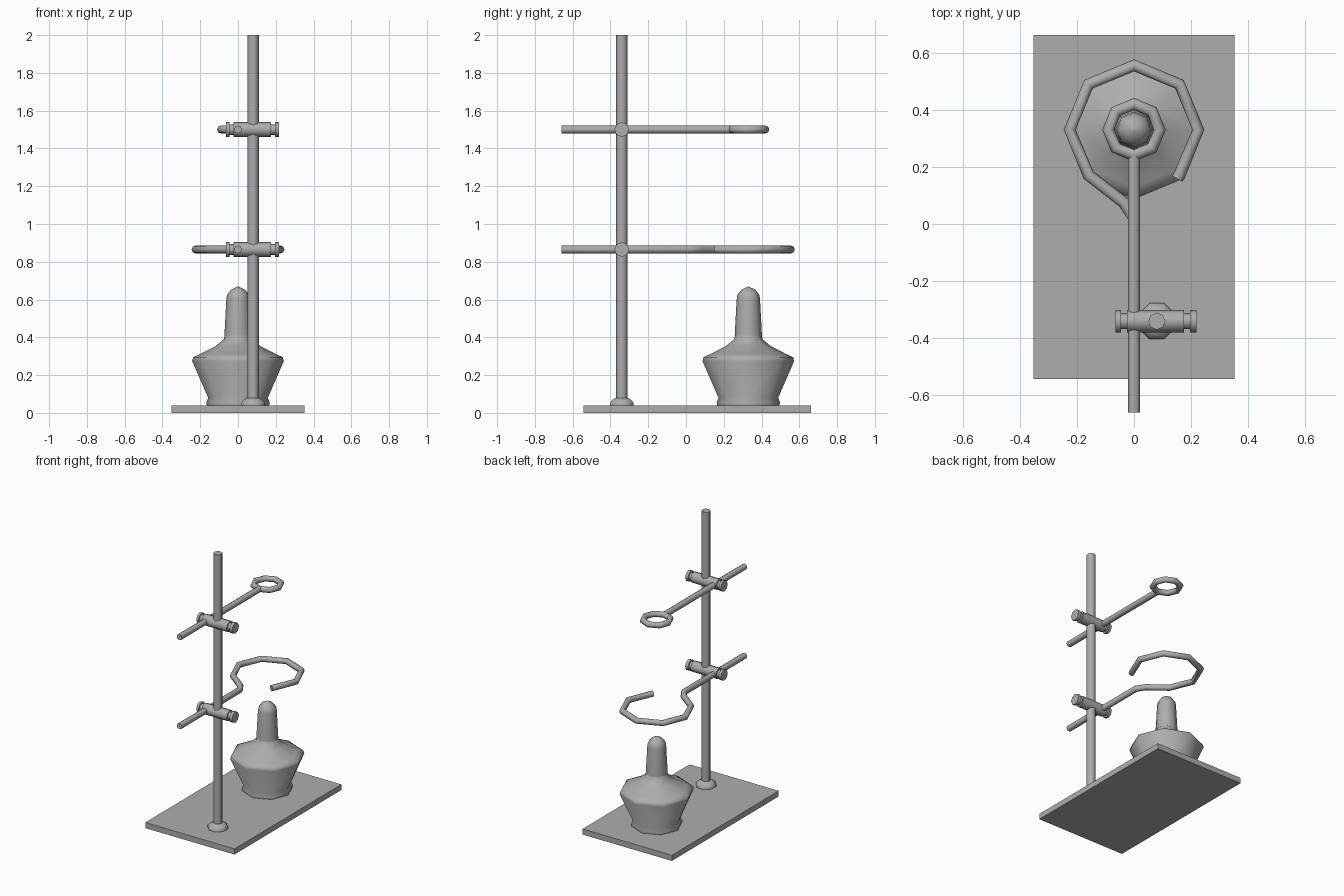
import bpy
import math
from mathutils import Vector

cube = bpy.data.objects.get("Cube")
if cube:
    bpy.data.objects.remove(cube, do_unlink=True)

# One grey for everything
GREY = (0.42, 0.42, 0.42, 1.0)
grey = bpy.data.materials.new("stand_grey")
grey.use_nodes = True
grey.diffuse_color = GREY
grey.node_tree.nodes["Principled BSDF"].inputs["Base Color"].default_value = GREY

SIDES = 8


def finish(obj, name, smooth=50):
    obj.name = name
    obj.data.materials.clear()
    obj.data.materials.append(grey)
    bpy.ops.object.select_all(action='DESELECT')
    obj.select_set(True)
    bpy.context.view_layer.objects.active = obj
    bpy.ops.object.shade_smooth_by_angle(angle=math.radians(smooth))
    return obj


def lathe(name, centre, profile, axis='Z', turn=0.0):
    """Revolve (radius, position) pairs about the axis through centre."""
    verts, faces = [], []
    for r, h in profile:
        for i in range(SIDES):
            a = math.tau * i / SIDES + turn
            u, v = r * math.cos(a), r * math.sin(a)
            p = (u, v, h) if axis == 'Z' else (h, u, v)
            verts.append(Vector(centre) + Vector(p))
    for k in range(len(profile) - 1):
        for i in range(SIDES):
            j = (i + 1) % SIDES
            a, b = k * SIDES, (k + 1) * SIDES
            faces.append((a + i, a + j, b + j, b + i))
    faces.append(tuple(reversed(range(SIDES))))
    last = (len(profile) - 1) * SIDES
    faces.append(tuple(range(last, last + SIDES)))
    mesh = bpy.data.meshes.new(name)
    mesh.from_pydata(verts, [], faces)
    obj = bpy.data.objects.new(name, mesh)
    bpy.context.collection.objects.link(obj)
    return finish(obj, name)


def tube(name, points, radius, cyclic=False):
    curve = bpy.data.curves.new(name, 'CURVE')
    curve.dimensions = '3D'
    curve.bevel_depth = radius
    curve.bevel_resolution = 2
    curve.use_fill_caps = True
    spline = curve.splines.new('POLY')
    spline.points.add(len(points) - 1)
    for p, co in zip(spline.points, points):
        p.co = (*co, 1)
    spline.use_cyclic_u = cyclic
    obj = bpy.data.objects.new(name, curve)
    bpy.context.collection.objects.link(obj)
    bpy.ops.object.select_all(action='DESELECT')
    obj.select_set(True)
    bpy.context.view_layer.objects.active = obj
    bpy.ops.object.convert(target='MESH')
    return finish(bpy.context.view_layer.objects.active, name)


def ring_point(radius, step, z):
    a = math.tau * step / SIDES
    return (radius * math.cos(a), LAMP_Y + radius * math.sin(a), z)


LAMP_Y = 0.33
POLE = (0.08, -0.34, 0)
ROD_BACK, ROD_R = -0.66, 0.021
LOW, HIGH = 0.865, 1.5

# Base plate
bpy.ops.mesh.primitive_cube_add(size=1, location=(0, 0.06, 0.02))
plate = bpy.context.object
plate.scale = (0.704, 1.204, 0.04)
finish(plate, "base_plate", 30)

# Pole and its foot collar
lathe("pole", POLE, [(0.03, 0.03), (0.03, 2.0)])
lathe("pole_collar", POLE,
      [(0.068, 0.04), (0.068, 0.052), (0.055, 0.068), (0.035, 0.08)],
      turn=math.pi / SIDES)

# Spirit lamp: flared bottle, then the domed cap
lathe("lamp_bottle", (0, LAMP_Y, 0),
      [(0.165, 0.04), (0.168, 0.055), (0.158, 0.08), (0.243, 0.275),
       (0.237, 0.295), (0.2, 0.312), (0.12, 0.353), (0.075, 0.39), (0.07, 0.415)])
lathe("lamp_cap", (0, LAMP_Y, 0),
      [(0.072, 0.41), (0.062, 0.6), (0.058, 0.625), (0.037, 0.652), (0.004, 0.668)])

# Clamps: barrel with a thumb screw at each end
for label, z in (("lower", LOW), ("upper", HIGH)):
    lathe(label + "_clamp", (POLE[0], POLE[1], z),
          [(0.039, -0.064 - 0.08), (0.039, -0.046 - 0.08),
           (0.028, -0.046 - 0.08), (0.028, -0.024 - 0.08),
           (0.039, -0.024 - 0.08), (0.039, 0.095),
           (0.028, 0.095), (0.028, 0.116),
           (0.039, 0.116), (0.039, 0.138)], axis='X')

# Upper rod with its small closed ring
tube("upper_rod", [(0, ROD_BACK, HIGH), (0, LAMP_Y - 0.09, HIGH)], ROD_R)
tube("upper_ring", [ring_point(0.09, i, HIGH) for i in range(SIDES)], ROD_R, True)

# Lower rod bending into a large open ring
path = [(0, ROD_BACK, LOW), (0, 0.02, LOW), (-0.035, 0.075, LOW)]
path += [ring_point(0.225, i, LOW) for i in range(5, -2, -1)]
path.append((0.152, 0.158, LOW))
tube("lower_rod_and_ring", path, ROD_R)
